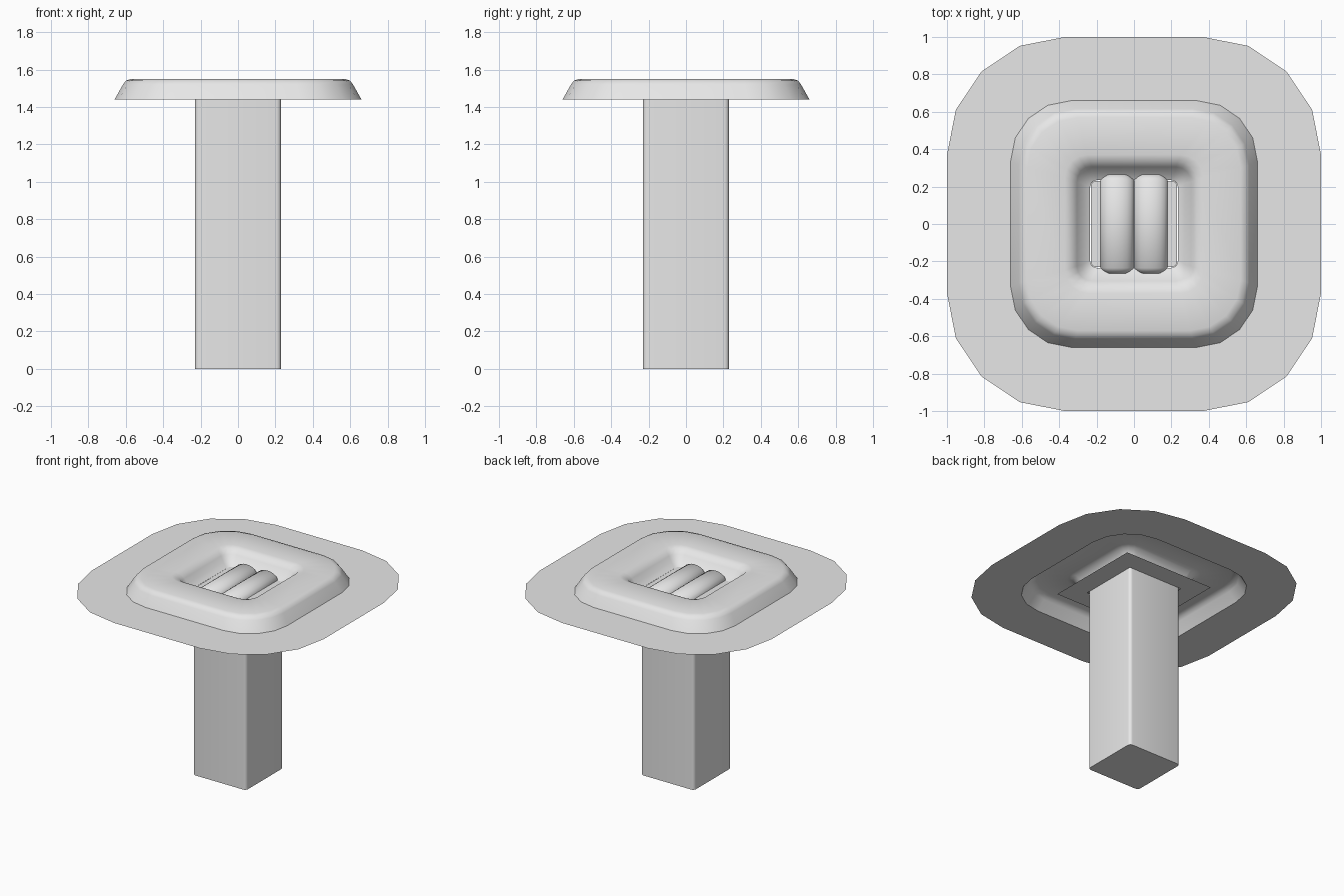
import bpy
import bmesh
import math

cube = bpy.data.objects.get("Cube")
if cube:
    bpy.data.objects.remove(cube, do_unlink=True)

grey = bpy.data.materials.new("plain_grey")
grey.use_nodes = True
colour = (0.8, 0.8, 0.8, 1)
grey.diffuse_color = colour
grey.node_tree.nodes["Principled BSDF"].inputs["Base Color"].default_value = colour


def rounded_ring(bm, half, radius, z, steps=4):
    """Closed loop of vertices around a rounded square."""
    ring = []
    for corner in range(4):
        for i in range(steps + 1):
            a = math.pi / 2 * (corner + i / steps)
            turn = math.pi / 2 * (corner + 0.5)
            c = (half - radius) * math.sqrt(2)
            ring.append(bm.verts.new((c * math.cos(turn) + radius * math.cos(a),
                                      c * math.sin(turn) + radius * math.sin(a), z)))
    return ring


def loft(name, profile, cap_start=False, cap_end=False, angle=40):
    """Skin a list of (half width, corner radius, height) rings."""
    bm = bmesh.new()
    rings = [rounded_ring(bm, *p) for p in profile]
    for a, b in zip(rings, rings[1:]):
        for i in range(len(a)):
            j = (i + 1) % len(a)
            bm.faces.new((a[i], a[j], b[j], b[i]))
    if cap_start:
        bm.faces.new(rings[0][::-1])
    if cap_end:
        bm.faces.new(rings[-1])
    return finish(name, bm, angle)


def finish(name, bm, angle):
    mesh = bpy.data.meshes.new(name)
    bm.to_mesh(mesh)
    bm.free()
    mesh.materials.append(grey)
    obj = bpy.data.objects.new(name, mesh)
    bpy.context.collection.objects.link(obj)
    bpy.ops.object.select_all(action='DESELECT')
    obj.select_set(True)
    bpy.context.view_layer.objects.active = obj
    bpy.ops.object.shade_smooth_by_angle(angle=math.radians(angle))
    return obj


SHEET = 1.44
TOP = 1.55

# Thin flat flange, open in the middle
loft("flange_sheet", [(1, 0.63, SHEET), (0.66, 0.325, SHEET)])

# Raised hollow rim with a dished centre
loft("raised_rim", [(0.66, 0.325, SHEET), (0.615, 0.3, 1.52), (0.6, 0.29, 1.54),
                    (0.57, 0.27, TOP), (0.37, 0.12, TOP), (0.335, 0.1, 1.54),
                    (0.305, 0.08, 1.51), (0.28, 0.06, 1.47), (0.235, 0.04, 1.445)],
     angle=60)

# Square plate closing the dish underneath
loft("under_plate", [(0.385, 0.004, SHEET - 0.003), (0.235, 0.004, SHEET - 0.003)])

# Square post with softened edges
loft("post", [(0.23, 0.025, 0), (0.23, 0.025, SHEET + 0.008)],
     cap_start=True, cap_end=True)

# Pair of rounded bars lying side by side in the dish
for side, x in (("left", 0.09), ("right", -0.09)):
    bm = bmesh.new()
    rows = []
    for y, inset in ((-0.265, 0.03), (-0.235, 0), (0.235, 0), (0.265, 0.03)):
        w, h = 0.09 - inset, 0.06 - inset
        rows.append([bm.verts.new((x + w * math.cos(math.pi * i / 10), y,
                                   SHEET + h * math.sin(math.pi * i / 10)))
                     for i in range(11)])
    for a, b in zip(rows, rows[1:]):
        for i in range(10):
            bm.faces.new((a[i], a[i + 1], b[i + 1], b[i]))
    bm.faces.new(rows[0])
    bm.faces.new(rows[-1][::-1])
    bmesh.ops.recalc_face_normals(bm, faces=bm.faces[:])
    if sum(f.normal.z for f in bm.faces) < 0:
        bmesh.ops.reverse_faces(bm, faces=bm.faces[:])
    finish(side + "_bar", bm, 50)
